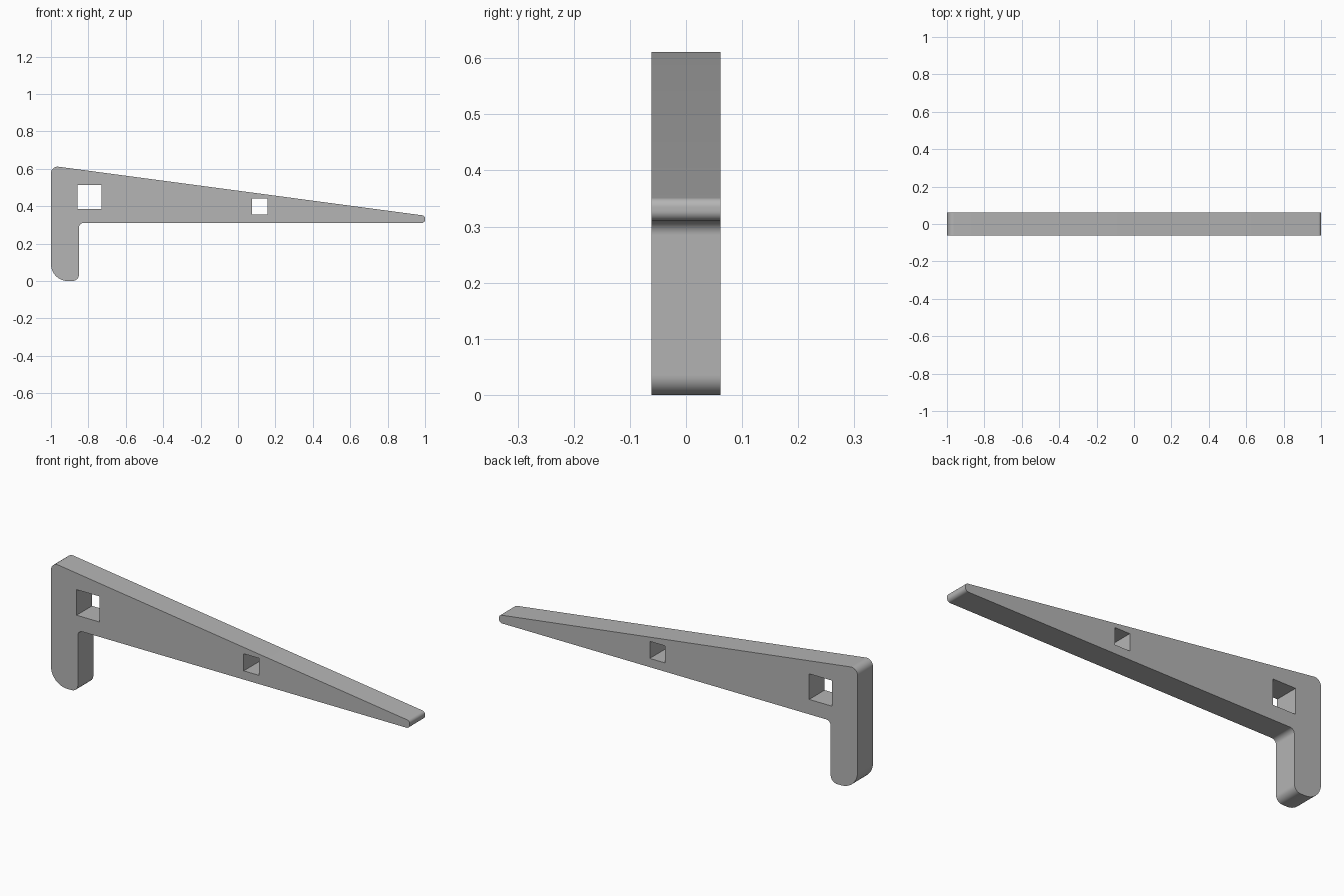
import bpy
import bmesh
import math
from mathutils import Vector

if "Cube" in bpy.data.objects:
    bpy.data.objects.remove(bpy.data.objects["Cube"])

HALF_DEPTH = 0.0615
ARC_STEPS = 10

grey = bpy.data.materials.new("plain grey")
grey.use_nodes = True
colour = (0.46, 0.46, 0.46, 1)
grey.diffuse_color = colour
grey.node_tree.nodes["Principled BSDF"].inputs["Base Color"].default_value = colour


def rounded(corners):
    """Turn (x, z, radius) corners into an outline with true arcs."""
    points = []
    for i, (x, z, radius) in enumerate(corners):
        here = Vector((x, z))
        to_prev = (Vector(corners[i - 1][:2]) - here).normalized()
        to_next = (Vector(corners[(i + 1) % len(corners)][:2]) - here).normalized()
        half = to_prev.angle(to_next) / 2
        centre = here + (to_prev + to_next).normalized() * radius / math.sin(half)
        start = here + to_prev * radius / math.tan(half) - centre
        end = here + to_next * radius / math.tan(half) - centre
        sweep = math.pi - 2 * half
        for k in range(ARC_STEPS + 1):
            a = sweep * k / ARC_STEPS
            points.append(centre + (start * math.sin(sweep - a) + end * math.sin(a)) / math.sin(sweep))
    return points


def rectangle(x0, x1, z0, z1):
    return [(x0, z0), (x0, z1), (x1, z1), (x1, z0)]


def add_loop(curve, points):
    spline = curve.splines.new("POLY")
    spline.points.add(len(points) - 1)
    for p, (x, z) in zip(spline.points, points):
        p.co = (x, z, 0, 1)
    spline.use_cyclic_u = True


# Bracket profile: tapering arm with a short rounded leg
outline = rounded([
    (-1, 0, 0.09),
    (-0.85, 0, 0.035),
    (-0.85, 0.31, 0.025),
    (1, 0.31, 0.018),
    (1, 0.349, 0.016),
    (-1, 0.616, 0.035),
])
curve = bpy.data.curves.new("bracket", "CURVE")
curve.dimensions = "2D"
curve.fill_mode = "BOTH"
curve.extrude = HALF_DEPTH
add_loop(curve, outline)

# Square through holes
add_loop(curve, rectangle(-0.857, -0.73, 0.385, 0.514))
add_loop(curve, rectangle(0.075, 0.159, 0.354, 0.44))

bracket = bpy.data.objects.new("bracket", curve)
bracket.rotation_euler.x = math.pi / 2
bpy.context.collection.objects.link(bracket)

# Solid mesh with smooth corners and sharp edges
bpy.ops.object.select_all(action="DESELECT")
bracket.select_set(True)
bpy.context.view_layer.objects.active = bracket
bpy.ops.object.convert(target="MESH")
bracket = bpy.context.object
bm = bmesh.new()
bm.from_mesh(bracket.data)
bmesh.ops.remove_doubles(bm, verts=bm.verts, dist=0.0001)
bmesh.ops.recalc_face_normals(bm, faces=bm.faces)
bm.to_mesh(bracket.data)
bm.free()
bracket.data.materials.clear()
bracket.data.materials.append(grey)
bpy.ops.object.shade_smooth_by_angle(angle=math.radians(30))
